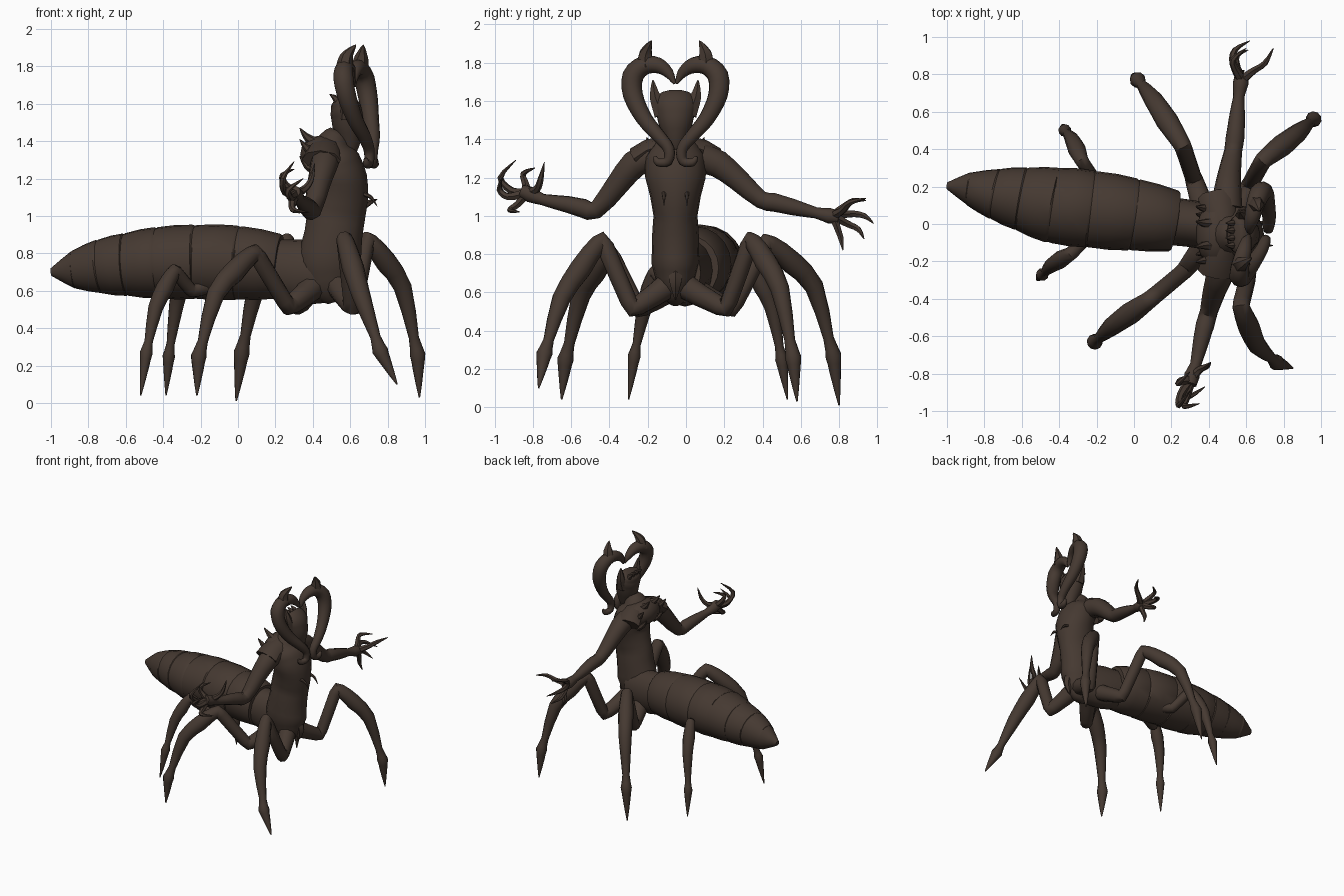
import bpy, bmesh, math
from mathutils import Vector, Matrix

default = bpy.data.objects.get("Cube")
if default:
    bpy.data.objects.remove(default, do_unlink=True)

shell = bpy.data.materials.new("dark brown chitin")
shell.use_nodes = True
shell.diffuse_color = (.06, .041, .031, 1)
shell.node_tree.nodes["Principled BSDF"].inputs["Base Color"].default_value = shell.diffuse_color

MID_Y = -.055  # symmetry plane of the upper body


def finish(name, bm, angle=40):
    """Turn a bmesh into a shaded object."""
    bmesh.ops.recalc_face_normals(bm, faces=bm.faces)
    mesh = bpy.data.meshes.new(name)
    bm.to_mesh(mesh)
    bm.free()
    mesh.materials.append(shell)
    obj = bpy.data.objects.new(name, mesh)
    bpy.context.collection.objects.link(obj)
    bpy.ops.object.select_all(action='DESELECT')
    obj.select_set(True)
    bpy.context.view_layer.objects.active = obj
    bpy.ops.object.shade_smooth_by_angle(angle=math.radians(angle))
    return obj


def spline(points, radii, steps):
    """Catmull-Rom smoothing of a path and its radii."""
    pts, rad = [], []
    last = len(points) - 1
    for i in range(last):
        a, b, c, d = (points[max(0, min(last, i + k))] for k in (-1, 0, 1, 2))
        for s in range(steps):
            t = s / steps
            pts.append(b + (c - a) * t / 2 + (a * 2 - b * 5 + c * 4 - d) * t * t / 2
                       + (b * 3 - a - c * 3 + d) * t ** 3 / 2)
            rad.append(radii[i].lerp(radii[i + 1], t))
    return pts + [points[-1]], rad + [radii[-1]]


def tube(name, points, radii, sides=10, steps=1, side_axis=(1, 0, 0), angle=50):
    """Loft elliptical rings along a path; a radius may be one number or a pair."""
    pts = [Vector(p) for p in points]
    rad = [Vector(r) if isinstance(r, tuple) else Vector((r, r)) for r in radii]
    if steps > 1:
        pts, rad = spline(pts, rad, steps)
    bm = bmesh.new()
    u, rings = Vector(side_axis), []
    for i, (p, r) in enumerate(zip(pts, rad)):
        ahead = (pts[min(i + 1, len(pts) - 1)] - p).normalized()
        behind = (p - pts[max(i - 1, 0)]).normalized()
        t = (ahead + behind).normalized()
        u = (u - t * u.dot(t)).normalized()
        v = t.cross(u)
        turns = [math.tau * k / sides for k in range(sides)]
        rings.append([bm.verts.new(p + u * r.x * math.cos(w) + v * r.y * math.sin(w)) for w in turns])
    for low, high in zip(rings, rings[1:]):
        for k in range(sides):
            n = (k + 1) % sides
            bm.faces.new((low[k], low[n], high[n], high[k]))
    bm.faces.new(rings[0])
    bm.faces.new(rings[-1])
    return finish(name, bm, angle)


def spike(name, base, bend, tip, r):
    tube(name, (base, bend, tip), (r, r * .7, r * .05), 6, 4)


def mirrored(point, side):
    x, y, z = point
    return (x, MID_Y + side * y, z)


# Abdomen: overlapping plates, each with a fine groove at its seam
stations = [(.22, .015, .73, .16, .17), (0, .05, .75, .19, .195), (-.23, .08, .755, .203, .195),
            (-.43, .1, .75, .2, .188), (-.6, .135, .74, .168, .165), (-.74, .16, .73, .135, .142),
            (-.88, .19, .712, .088, .1), (-1, .205, .7, .018, .02)]
path, sizes = [], []
for front, back in zip(stations, stations[1:]):
    a, b = Vector(front), Vector(back)
    for t, swell in ((0, .985), (.04, 1.02), (.5, 1.04), (.97, 1.01)):
        ring = a.lerp(b, t)
        path.append(ring[:3])
        sizes.append((ring[3] * swell, ring[4] * swell))
path.append(stations[-1][:3])
sizes.append(stations[-1][3:])
tube("abdomen", path, sizes, 20, 1, (0, 1, 0), 30)
tube("abdomen_joint", [(.14, .02, .73), (.32, 0, .7), (.5, -.04, .7)],
     [(.13, .15), (.125, .175), (.12, .16)], 16, 3, (0, 1, 0))

# Torso, hips to neck
profile = [(.54, .52, .04, .03), (.62, .5, .13, .09), (.75, .49, .17, .125), (.9, .51, .155, .122),
           (1, .525, .155, .115), (1.1, .545, .15, .132), (1.2, .55, .14, .158),
           (1.3, .52, .13, .16), (1.38, .51, .1, .11), (1.45, .54, .05, .05)]
tube("torso", [(x, MID_Y, z) for z, x, _, _ in profile], [p[2:] for p in profile], 16, 3)
spike("loin_flap", (.59, MID_Y, .74), (.62, MID_Y, .65), (.6, MID_Y, .56), .05)

# Upper back hump
bm = bmesh.new()
bmesh.ops.create_uvsphere(bm, u_segments=14, v_segments=8, radius=1,
                          matrix=Matrix.Translation((.44, MID_Y, 1.33)) @ Matrix.Diagonal((.11, .17, .1, 1)))
finish("upper_back", bm)

# Head widening to a crown
skull = [(1.33, .6, .025, .025), (1.39, .6, .055, .055), (1.48, .59, .085, .09),
         (1.57, .575, .085, .112), (1.62, .55, .06, .1), (1.635, .54, .035, .07)]
tube("head", [(x, MID_Y, z) for z, x, _, _ in skull], [p[2:] for p in skull], 14, 3)
for i, y in enumerate((-.06, -.02, .02, .06)):
    spike(f"crown_tooth_{i}", (.54, MID_Y + y, 1.6), (.52, MID_Y + y, 1.63), (.49, MID_Y + y, 1.65), .025)

for side, label in ((1, "left"), (-1, "right")):
    # Great horns: from a fine tip over the brow, out, down and curled before the chest
    outline = [(.62, .005, 1.69), (.61, .035, 1.745), (.61, .09, 1.785), (.61, .165, 1.785), (.62, .222, 1.73),
               (.64, .222, 1.63), (.67, .165, 1.51), (.7, .09, 1.42), (.71, .035, 1.35), (.71, .04, 1.285),
               (.71, .09, 1.28), (.71, .11, 1.31)]
    horn = []
    for x, y, z in outline:
        lean = side * .25 * y  # the head is turned slightly
        horn.append(mirrored((x + lean, y, z), side))
    tube(f"{label}_horn", horn, [.006, .028, .042, .05, .056, .052, .043, .036, .03, .026, .022, .008], 10, 3)
    spike(f"{label}_horn_barb", mirrored((.61 + side * .04, .16, 1.78), side),
          mirrored((.62 + side * .04, .155, 1.85), side), mirrored((.65 + side * .02, .125, 1.915), side), .052)
    spike(f"{label}_brow_horn", mirrored((.58, .07, 1.53), side),
          mirrored((.575, .105, 1.62), side), mirrored((.565, .118, 1.71), side), .048)
    spike(f"{label}_chest_barb", mirrored((.66, .06, 1.12), side),
          mirrored((.71, .06, 1.1), side), mirrored((.745, .06, 1.05), side), .014)

    # Shoulder guard flaring over the upper arm, with barbs behind
    tube(f"{label}_shoulder_guard", [mirrored((.47, .06, 1.37), side), mirrored((.455, .14, 1.345), side),
                                     mirrored((.445, .205, 1.3), side)],
         [(.075, .05), (.09, .055), (.105, .06)], 8, 1)
    for i, (y, z) in enumerate(((.06, 1.42), (.14, 1.36), (.1, 1.27))):
        spike(f"{label}_back_barb_{i}", mirrored((.42, y, z - .03), side),
              mirrored((.37, y, z), side), mirrored((.33, y + .01, z + .05), side), .03)

# Arms
arm_sizes = [.08, .075, .062, .048, .05, .044, .03, .042, .034]
tube("left_arm", [(.5, .08, 1.3), (.5, .17, 1.27), (.51, .27, 1.19), (.53, .39, 1.085), (.54, .46, 1.07),
                  (.55, .56, 1.045), (.56, .68, 1.015), (.57, .75, 1), (.575, .8, .99)], arm_sizes, 10, 2)
tube("right_arm", [(.47, -.18, 1.31), (.46, -.27, 1.27), (.43, -.36, 1.16), (.4, -.47, 1.03), (.38, -.54, 1.04),
                   (.36, -.62, 1.06), (.33, -.75, 1.085), (.31, -.81, 1.11), (.3, -.86, 1.13)], arm_sizes, 10, 2)

# Clawed fingers: knuckle bend, second bend, tip
hands = {
    "left": ((.575, .77, 1), [
        ((.54, .83, 1.05), (.53, .88, 1.08), (.6, .94, 1.08)),
        ((.53, .86, 1.01), (.54, .93, 1.0), (.62, .98, .96)),
        ((.55, .84, .96), (.55, .9, .93), (.61, .93, .88)),
        ((.58, .79, .94), (.57, .81, .88), (.59, .82, .82)),
        ((.64, .82, 1.03), (.7, .86, 1.07), (.745, .94, 1.09))]),
    "right": ((.305, -.83, 1.12), [
        ((.25, -.91, 1.13), (.24, -.97, 1.2), (.3, -.89, 1.29)),
        ((.28, -.93, 1.1), (.27, -.975, 1.14), (.35, -.96, 1.2)),
        ((.29, -.88, 1.06), (.3, -.92, 1.03), (.38, -.87, 1.02)),
        ((.25, -.84, 1.17), (.24, -.85, 1.22), (.3, -.79, 1.25)),
        ((.35, -.78, 1.14), (.39, -.76, 1.19), (.41, -.74, 1.28))])}
for label, (palm, fingers) in hands.items():
    for i, joints in enumerate(fingers):
        tube(f"{label}_finger_{i}", (palm, *joints), (.028, .02, .016, .002), 6, 3)


# Legs: hip, low bend, knee, shin, ankle, tip
legs = {
    "left_front": [(.53, -.02, .64), (.62, .21, .51), (.69, .34, .88), (.88, .49, .62), (.96, .56, .26), (.97, .58, .03)],
    "right_front": [(.53, -.09, .64), (.61, -.28, .51), (.57, -.44, .88), (.66, -.65, .57), (.76, -.74, .28), (.85, -.77, .1)],
    "left_middle": [(.4, 0, .64), (.32, .24, .51), (.26, .42, .87), (.1, .67, .63), (.02, .77, .27), (-.01, .8, .01)],
    "right_middle": [(.4, -.08, .62), (.27, -.25, .51), (.09, -.4, .81), (-.12, -.55, .58), (-.21, -.63, .25), (-.22, -.65, .04)],
    "left_rear": [(-.08, .1, .65), (-.2, .22, .61), (-.28, .34, .74), (-.33, .45, .52), (-.37, .5, .25), (-.385, .53, .04)],
    "right_rear": [(-.1, 0, .65), (-.25, -.07, .6), (-.34, -.16, .71), (-.44, -.22, .51), (-.49, -.27, .27), (-.52, -.3, .04)]}
for label, joints in legs.items():
    hip, bend, knee, shin, ankle, tip = (Vector(j) for j in joints)
    bulk = .8 if "rear" in label else 1
    bow = (shin - knee.lerp(ankle, .5)) * .1  # the shin arcs outward
    path = [hip, hip.lerp(bend, .85), bend.lerp(knee, .12), bend.lerp(knee, .88), knee.lerp(shin, .08),
            knee.lerp(shin, .5) + bow, shin, shin.lerp(ankle, .75), ankle, ankle.lerp(tip, .35), tip]
    sizes = [.07, .052, .045, .046, .048, .06, .05, .028, .043, .03, .004]
    tube(f"{label}_leg", path, [s * bulk for s in sizes], 10, 2)
